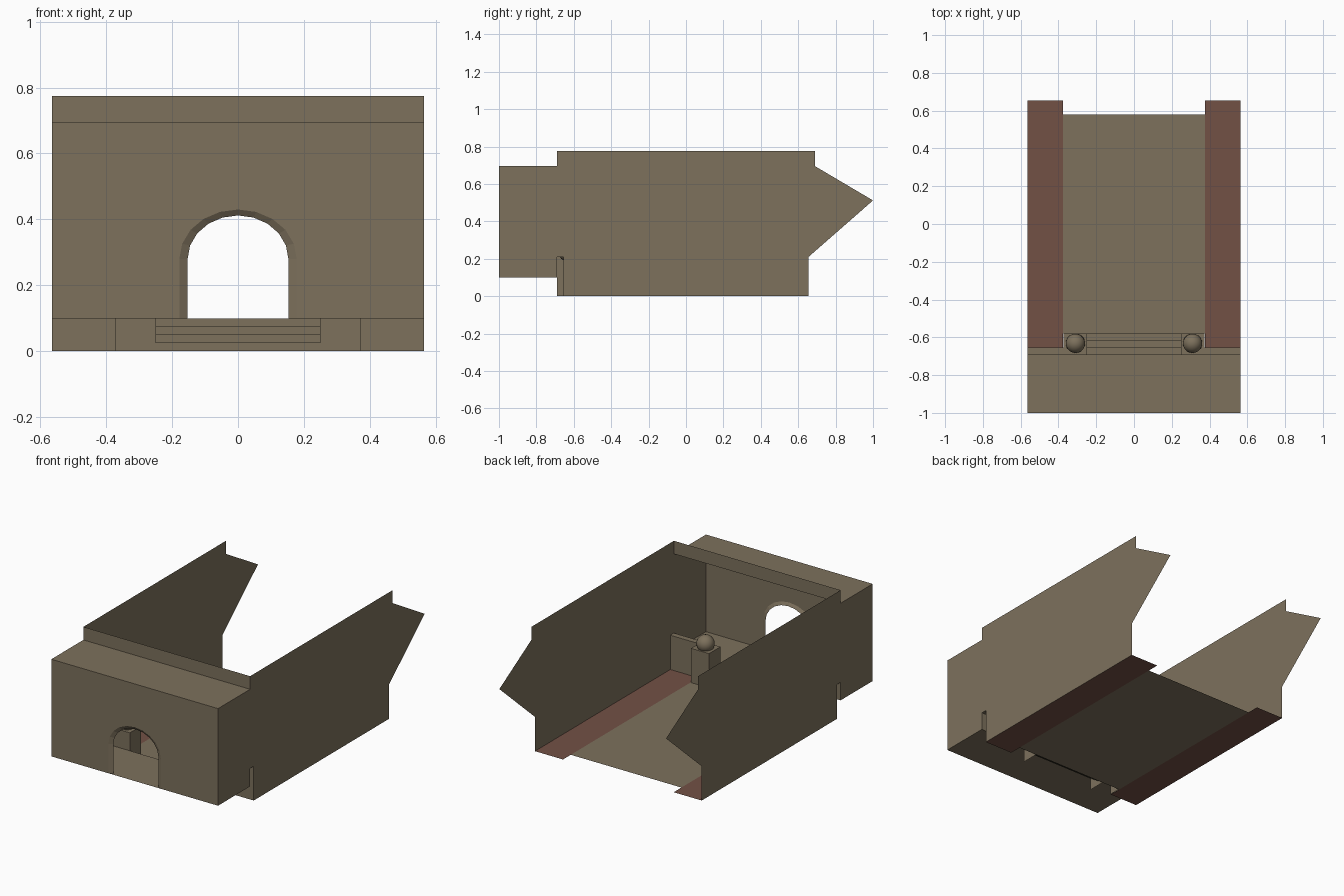
import bpy, bmesh, math

if "Cube" in bpy.data.objects:
    bpy.data.objects.remove(bpy.data.objects["Cube"])


def material(name, rgb):
    m = bpy.data.materials.new(name)
    m.diffuse_color = (*rgb, 1)
    m.use_nodes = True
    m.node_tree.nodes["Principled BSDF"].inputs["Base Color"].default_value = m.diffuse_color
    return m


STONE = material("brown stone", (0.205, 0.165, 0.108))
RED = material("dull red floor", (0.170, 0.082, 0.060))


def sheet(name, faces, mat=STONE):
    """Object made of flat polygons, each a list of points."""
    bm = bmesh.new()
    for pts in faces:
        bm.faces.new([bm.verts.new(p) for p in pts])
    bmesh.ops.remove_doubles(bm, verts=bm.verts, dist=0.0001)
    me = bpy.data.meshes.new(name)
    bm.to_mesh(me)
    bm.free()
    me.materials.append(mat)
    ob = bpy.data.objects.new(name, me)
    bpy.context.collection.objects.link(ob)
    return ob


def x_face(x, y0, y1, z0, z1):
    return [(x, y0, z0), (x, y1, z0), (x, y1, z1), (x, y0, z1)]


def y_face(y, x0, x1, z0, z1):
    return [(x0, y, z0), (x1, y, z0), (x1, y, z1), (x0, y, z1)]


def z_face(z, x0, x1, y0, y1):
    return [(x0, y0, z), (x1, y0, z), (x1, y1, z), (x0, y1, z)]


def arch(half_w, top, y, spring=0.28, n=10):
    """Round-topped opening outline, left foot to right foot."""
    pts = [(-half_w, y, LEDGE)]
    for i in range(n + 1):
        a = math.pi * (1 - i / n)
        pts.append((half_w * math.cos(a), y, spring + (top - spring) * math.sin(a)))
    return pts + [(half_w, y, LEDGE)]


W = 0.565          # half width of the hall
LEDGE = 0.10       # entrance floor height
ROOF = 0.695       # entrance roof height
TOP = 0.775        # wall top
FY, BY = -0.69, -0.655   # front and back of the low parapet
STEP_Y = -0.58     # foot of the steps
PX0, PX1 = 0.25, 0.372   # pedestal inner and outer x
PZ = 0.21          # pedestal and parapet height

# side walls: pointed at the back, notched at the parapet end
profile = [(-1, LEDGE), (FY, LEDGE), (FY, PZ), (BY, PZ), (BY, 0), (0.655, 0),
           (0.655, 0.21), (1, 0.512), (0.69, ROOF), (0.69, TOP), (FY, TOP),
           (FY, ROOF), (-1, ROOF)]
for side, name in ((-1, "left"), (1, "right")):
    pts = [(side * W, y, z) for y, z in profile]
    sheet(name + "_wall", [pts if side > 0 else pts[::-1]])

# front wall with arched doorway
outer = arch(0.178, 0.43, -1)
inner = arch(0.153, 0.412, -0.988)
sheet("front_wall", [[(-W, -1, LEDGE)] + outer +
                     [(W, -1, LEDGE), (W, -1, ROOF), (-W, -1, ROOF)]])

# bevelled door surround
sheet("door_surround", [[outer[i], outer[i + 1], inner[i + 1], inner[i]]
                        for i in range(len(outer) - 1)])

# entrance roof, the strip above it and the raised floor
sheet("entrance_roof", [z_face(ROOF, -W, W, -1, FY)])
sheet("roof_header", [y_face(FY, -W, W, ROOF, TOP)])
sheet("entrance_floor", [z_face(LEDGE, -W, W, -1, FY)])

# steps down into the hall
steps, n = [], 3
run, rise = (STEP_Y - FY) / n, LEDGE / (n + 1)
for i in range(n + 1):
    y, z = FY + i * run, LEDGE - i * rise
    steps.append(y_face(y, -PX0, PX0, z - rise, z))
    if i < n:
        steps.append(z_face(z - rise, -PX0, PX0, y, y + run))
sheet("steps", steps)

# hall floors
sheet("centre_floor", [z_face(0, -0.375, 0.375, STEP_Y, 0.58)])

for side, name in ((-1, "left"), (1, "right")):
    a, b, w = side * PX0, side * PX1, side * W
    sheet(name + "_side_floor",
          [z_face(0, *sorted((side * 0.375, w)), BY, 0.655)], RED)
    # pedestal beside the steps, open underneath
    sheet(name + "_pedestal", [
        x_face(a, FY, STEP_Y, 0, PZ), x_face(b, BY, STEP_Y, 0, PZ),
        y_face(FY, *sorted((a, b)), LEDGE, PZ),
        y_face(STEP_Y, *sorted((a, b)), 0, PZ),
        z_face(PZ, *sorted((a, b)), FY, STEP_Y)])
    # low parapet from pedestal to side wall
    sheet(name + "_parapet", [
        y_face(FY, *sorted((b, w)), LEDGE, PZ),
        y_face(BY, *sorted((b, w)), 0, PZ),
        z_face(PZ, *sorted((b, w)), FY, BY)])
    # ball on the pedestal
    bpy.ops.mesh.primitive_uv_sphere_add(
        segments=20, ring_count=12, radius=0.051,
        location=(side * 0.31, -0.632, 0.237))
    ball = bpy.context.object
    ball.name = name + "_ball"
    ball.data.materials.append(STONE)
    bpy.ops.object.shade_smooth()
